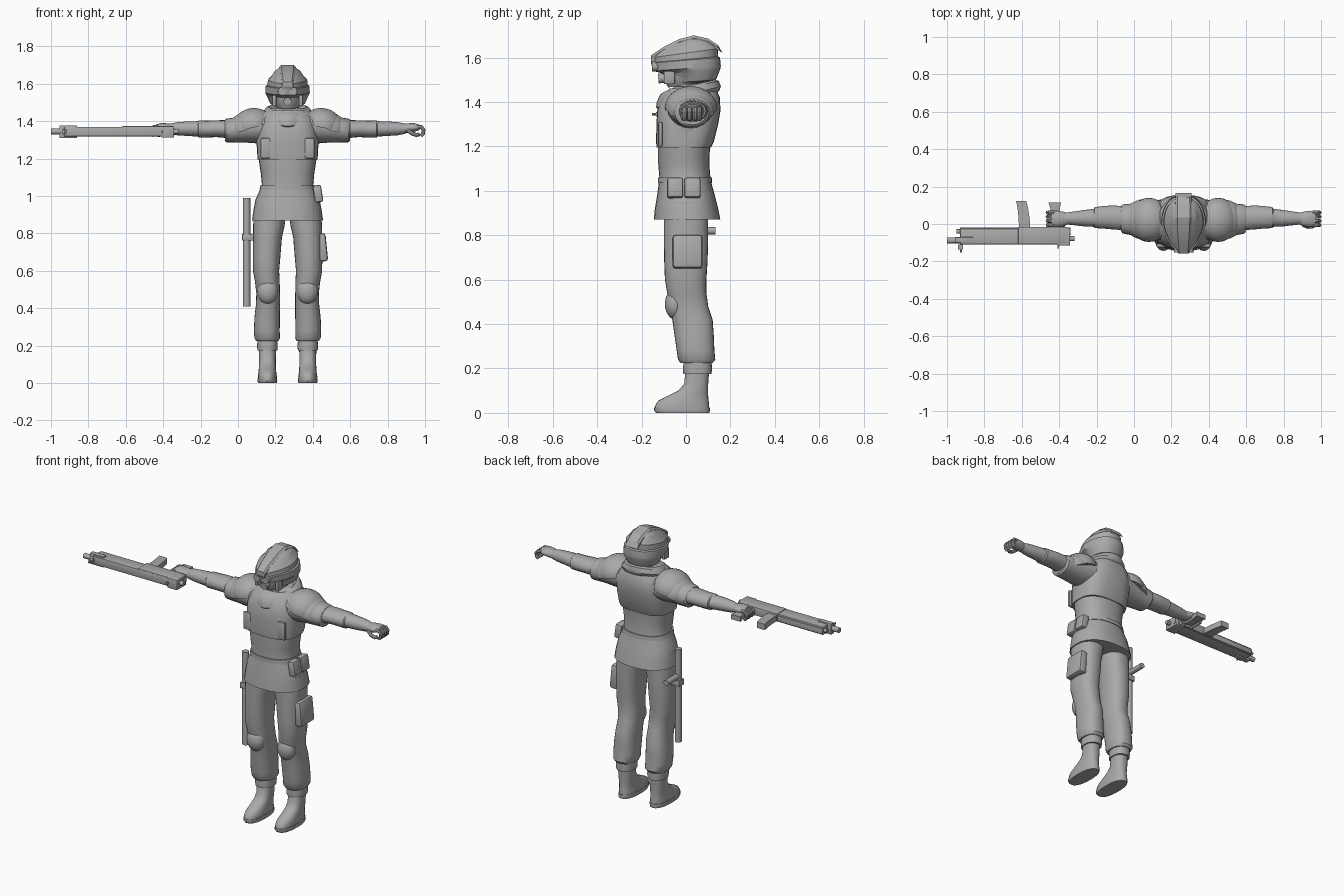
import bpy, bmesh, math
from mathutils import Vector, Matrix

CX = 0.265  # centre line of the figure
mat = bpy.data.materials.new("plain grey")
mat.diffuse_color = (0.4, 0.4, 0.4, 1)


def finish(name, bm, angle=40):
    bmesh.ops.recalc_face_normals(bm, faces=bm.faces)
    me = bpy.data.meshes.new(name)
    bm.to_mesh(me)
    bm.free()
    me.materials.append(mat)
    ob = bpy.data.objects.new(name, me)
    bpy.context.collection.objects.link(ob)
    bpy.ops.object.select_all(action='DESELECT')
    ob.select_set(True)
    bpy.context.view_layer.objects.active = ob
    bpy.ops.object.shade_smooth_by_angle(angle=math.radians(angle))
    return ob


def skin(name, rings, angle=40):
    """Join closed rings of points into a capped skin."""
    bm = bmesh.new()
    vs = [[bm.verts.new(p) for p in r] for r in rings]
    n = len(vs[0])
    for a, b in zip(vs, vs[1:]):
        for i in range(n):
            bm.faces.new((a[i], a[(i + 1) % n], b[(i + 1) % n], b[i]))
    bm.faces.new(vs[0])
    bm.faces.new(vs[-1])
    return finish(name, bm, angle)


def spow(v, e):
    return math.copysign(abs(v) ** e, v)


def upright(name, rows, e=0.85, taper=0.0, n=28, angle=40):
    """Rows: x centre, half width, front y, front z, back y, back z."""
    rings = []
    for x, w, fy, fz, by, bz in rows:
        ring = []
        for i in range(n):
            t = 2 * math.pi * i / n
            c, s = spow(math.cos(t), e), spow(math.sin(t), e)
            k = (1 - c) / 2
            ring.append((x + w * s * (1 - taper * max(c, 0)), fy + (by - fy) * k, fz + (bz - fz) * k))
        rings.append(ring)
    return skin(name, rings, angle)


def level(name, rows, **kw):
    """Rows: z, x centre, half width, front y, back y."""
    return upright(name, [(x, w, f, z, b, z) for z, x, w, f, b in rows], **kw)


def sideways(name, rows, n=20, angle=40):
    """Rows: x, y centre, z centre, half depth, half height."""
    return skin(name, [[(x, y + a * math.cos(2 * math.pi * i / n), z + b * math.sin(2 * math.pi * i / n))
                        for i in range(n)] for x, y, z, a, b in rows], angle)


def tube(name, pts, r, n=8):
    pts = [Vector(p) for p in pts]
    rings = []
    for i, p in enumerate(pts):
        d = (pts[min(i + 1, len(pts) - 1)] - pts[max(i - 1, 0)]).normalized()
        u = d.orthogonal() if abs(d.y) > 0.9 else d.cross(Vector((0, 1, 0)))
        u.normalize()
        v = d.cross(u)
        rings.append([p + r * (u * math.cos(2 * math.pi * k / n) + v * math.sin(2 * math.pi * k / n))
                      for k in range(n)])
    return skin(name, rings)


def box(name, x0, x1, y0, y1, z0, z1, bevel=0.0, tilt=0.0):
    bm = bmesh.new()
    bmesh.ops.create_cube(bm, size=1)
    c = Vector((x0 + x1, y0 + y1, z0 + z1)) / 2
    bmesh.ops.scale(bm, vec=(x1 - x0, y1 - y0, z1 - z0), verts=bm.verts)
    if bevel:
        bmesh.ops.bevel(bm, geom=bm.edges[:], offset=bevel, segments=2, affect='EDGES', profile=0.5)
    bmesh.ops.transform(bm, matrix=Matrix.Translation(c) @ Matrix.Rotation(tilt, 4, 'Y'), verts=bm.verts)
    return finish(name, bm, 30)


def dome(name, c, r, cut=None, tilt=0.0):
    bm = bmesh.new()
    bmesh.ops.create_uvsphere(bm, u_segments=24, v_segments=14, radius=1)
    if cut is not None:
        bmesh.ops.bisect_plane(bm, geom=bm.verts[:] + bm.edges[:] + bm.faces[:], plane_co=(0, 0, cut),
                               plane_no=(0, 0, -1), clear_outer=True)
        bmesh.ops.holes_fill(bm, edges=[e for e in bm.edges if e.is_boundary])
    m = Matrix.Translation(c) @ Matrix.Rotation(tilt, 4, 'Y') @ Matrix.Diagonal((*r, 1))
    bmesh.ops.transform(bm, matrix=m, verts=bm.verts)
    return finish(name, bm)


# Jacket with flared skirt
level("jacket", [(0.87, CX, .18, -.135, .145), (0.87, CX, .19, -.145, .155), (.92, CX, .183, -.14, .145),
                 (.98, CX, .172, -.13, .13), (1.04, CX, .145, -.122, .113), (1.06, CX, .137, -.12, .11),
                 (1.12, CX, .143, -.125, .105), (1.2, CX, .155, -.125, .108), (1.3, CX, .17, -.125, .125),
                 (1.38, CX, .17, -.115, .135), (1.44, CX, .14, -.09, .13), (1.47, CX, .09, -.05, .11)])
# Armoured vest over the chest and back
level("vest", [(1.195, CX, .15, -.12, .10), (1.195, CX, .16, -.132, .112), (1.22, CX, .162, -.135, .125),
               (1.3, CX, .165, -.133, .145), (1.36, CX, .16, -.13, .155), (1.42, CX, .14, -.11, .153),
               (1.46, CX, .10, -.075, .135)], e=0.7)
for s in (-1, 1):
    box("chest_pouch", *sorted((CX + s * .09, CX + s * .145)), -.125, -.105, 1.2, 1.31, .008)
level("belt", [(1.035, CX, .14, -.115, .11), (1.035, CX, .15, -.127, .118), (1.06, CX, .144, -.127, .116),
               (1.06, CX, .135, -.115, .11)])
for y in (-.085, -.007):
    box("belt_pouch", .405, .45, y, y + .072, .967, 1.058, .01, -.15)

# Scarf and neck
level("neck", [(1.4, CX, .06, -.05, .07), (1.52, CX, .06, -.05, .07)])
upright("scarf", [(CX, .10, -.10, 1.345, .12, 1.43), (CX, .135, -.135, 1.375, .15, 1.45),
                  (CX, .138, -.132, 1.40, .157, 1.47), (CX, .12, -.115, 1.435, .148, 1.495),
                  (CX, .10, -.09, 1.45, .13, 1.50), (CX, .08, -.06, 1.43, .11, 1.48)], e=1, taper=.25)

# Helmet: chin, shell with brim, crest and goggles
upright("face_mask", [(CX, .065, -.08, 1.465, .09, 1.49), (CX, .085, -.10, 1.50, .1, 1.51),
                      (CX, .09, -.105, 1.55, .1, 1.56)], taper=.25)
upright("helmet", [(CX, .075, -.065, 1.475, .12, 1.495), (CX, .092, -.07, 1.485, .135, 1.50),
                   (CX, .112, -.095, 1.525, .155, 1.55), (CX, .119, -.148, 1.54, .157, 1.562),
                   (CX, .117, -.157, 1.575, .153, 1.60), (CX, .108, -.148, 1.578, .143, 1.605),
                   (CX, .105, -.15, 1.60, .145, 1.64), (CX, .085, -.125, 1.63, .138, 1.655),
                   (CX, .068, -.07, 1.662, .11, 1.675), (CX, .04, -.02, 1.685, .07, 1.69)],
        e=.9, taper=.3, angle=22)
crest = [(-.158, 1.585, .026), (-.158, 1.61, .03), (-.1, 1.648, .036), (-.03, 1.683, .042),
         (.035, 1.70, .045), (.1, 1.685, .045), (.145, 1.655, .042)]
skin("helmet_crest", [[(CX - w, y, z - .012), (CX - w * .75, y, z), (CX + w * .75, y, z),
                       (CX + w, y, z - .012), (CX + w, y + .02, z - .035), (CX - w, y + .02, z - .035)]
                      for y, z, w in crest], 20)
for s in (-1, 1):
    tube("goggle", [(CX + s * .032, -.09, 1.56), (CX + s * .03, -.153, 1.56)], .022, 16)
    box("cheek_guard", *sorted((CX + s * .06, CX + s * .082)), -.10, -.05, 1.48, 1.54, .006)
tube("breather", [(CX, -.08, 1.51), (CX, -.125, 1.505)], .022, 14)

for s in (-1, 1):
    def X(o):
        return CX + s * o
    # Arm with upper sleeve, forearm and wrist
    sideways("upper_sleeve", [(X(o), y, z, a, b) for o, y, z, a, b in (
        (.10, .02, 1.37, .11, .085), (.17, .02, 1.37, .10, .088), (.24, .022, 1.362, .09, .075),
        (.29, .025, 1.353, .083, .066), (.325, .027, 1.35, .078, .064), (.335, .028, 1.352, .066, .055))])
    sideways("forearm", [(X(o), y, z, a, b) for o, y, z, a, b in (
        (.30, .03, 1.357, .064, .049), (.38, .035, 1.36, .064, .045), (.43, .036, 1.358, .06, .045),
        (.475, .034, 1.358, .056, .046), (.48, .033, 1.359, .048, .041), (.53, .031, 1.36, .044, .039),
        (.59, .03, 1.36, .036, .035), (.63, .029, 1.36, .031, .027))])
    # Two overlapping shoulder plates
    dome("shoulder_plate", (X(.185), .022, 1.375), (.11, .118, .095), -.1, s * .2)
    dome("shoulder_plate_lower", (X(.225), .024, 1.36), (.095, .105, .085), -.1, s * .3)
    # Hand with curled fingers
    sideways("palm", [(X(o), .027, z, a, b) for o, z, a, b in (
        (.62, 1.36, .03, .025), (.645, 1.363, .04, .026), (.68, 1.367, .044, .023), (.705, 1.367, .04, .014))])
    for i in range(4):
        y = -.005 + .022 * i
        tube("finger", [(X(.69), y, 1.37), (X(.715), y, 1.369), (X(.727), y, 1.353),
                        (X(.724), y, 1.333), (X(.712), y, 1.322)], .0105)
    tube("thumb", [(X(.64), -.005, 1.353), (X(.665), -.015, 1.335), (X(.69), -.012, 1.326),
                   (X(.702), -.005, 1.33)], .011)
    # Trouser leg, cuff, boot and knee pad
    level("trouser_leg", [(z, X(o), w, f, b) for z, o, w, f, b in (
        (.95, .09, .088, -.1, .1), (.84, .1, .084, -.1, .1), (.78, .107, .077, -.1, .1),
        (.68, .112, .074, -.098, .097), (.6, .115, .07, -.095, .092), (.54, .108, .066, -.085, .092),
        (.48, .104, .063, -.075, .1), (.42, .105, .064, -.062, .12), (.35, .109, .068, -.052, .125),
        (.28, .111, .069, -.042, .128), (.24, .109, .068, -.036, .132), (.225, .108, .06, -.025, .12))])
    level("boot_cuff", [(.175, X(.108), .044, .0, .105), (.175, X(.108), .053, -.012, .115),
                        (.2, X(.108), .055, -.014, .117), (.235, X(.108), .052, -.01, .115)])
    level("boot", [(.02, X(.108), .05, -.14, .104), (.035, X(.108), .051, -.138, .104),
                   (.055, X(.108), .048, -.125, .102), (.075, X(.108), .046, -.085, .1),
                   (.1, X(.108), .045, -.035, .1), (.13, X(.108), .045, -.008, .1),
                   (.2, X(.108), .046, -.002, .105)])
    level("boot_sole", [(0, X(.108), .05, -.135, .105), (.012, X(.108), .053, -.144, .108),
                        (.025, X(.108), .052, -.143, .107)])
    dome("knee_pad", (X(.106), -.05, .49), (.056, .045, .068))
# Thigh pocket
box("thigh_pocket", .42, .475, -.06, .075, .65, .80, .014, -.1)

# Baton with side handle and clip
tube("baton", [(.046, .01, .41), (.046, .01, .99)], .02, 16)
tube("baton_handle", [(.046, .01, .82), (.046, .132, .82)], .017, 14)
box("baton_clip", .022, .1, -.015, .035, .762, .798, .004)

# Rifle: receiver, front shroud, barrel, magazine, grip and stock end
box("rifle_body", -.93, -.345, -.11, -.025, 1.318, 1.37, .006)
box("rifle_rail", -.93, -.62, -.045, -.018, 1.325, 1.36, .003)
box("rifle_receiver", -.62, -.36, -.108, -.015, 1.322, 1.374, .005)
box("front_bracket", -.955, -.86, -.1, -.07, 1.31, 1.378, .004)
tube("barrel", [(-.86, -.088, 1.345), (-1.0, -.088, 1.345)], .016, 14)
tube("upper_tube", [(-.86, -.04, 1.345), (-.948, -.04, 1.345)], .012, 12)
tube("front_sight", [(-.925, -.1, 1.345), (-.925, -.152, 1.345)], .006)
box("front_sight_foot", -.94, -.915, -.135, -.11, 1.335, 1.355)
skin("magazine", [[(a, y, z) for a, z in ((x0, 1.327), (x1, 1.327), (x1, 1.363), (x0, 1.363))]
                  for y, x0, x1 in ((-.03, -.615, -.555), (.03, -.617, -.558), (.08, -.622, -.566),
                                    (.122, -.63, -.575))], 20)
skin("grip", [[(a, y, z) for a, z in ((x0, 1.33), (x1, 1.33), (x1, 1.36), (x0, 1.36))]
              for y, x0, x1 in ((-.03, -.45, -.39), (.04, -.442, -.4), (.085, -.448, -.396),
                                (.115, -.458, -.39))], 20)
box("rear_block", -.41, -.342, -.115, -.02, 1.312, 1.374, .004)
tube("rear_knob", [(-.345, -.078, 1.345), (-.318, -.078, 1.345)], .014, 12)
tube("rear_pin", [(-.36, -.04, 1.345), (-.34, -.04, 1.345)], .02, 12)
box("trigger", -.41, -.4, -.13, -.1, 1.335, 1.35)
